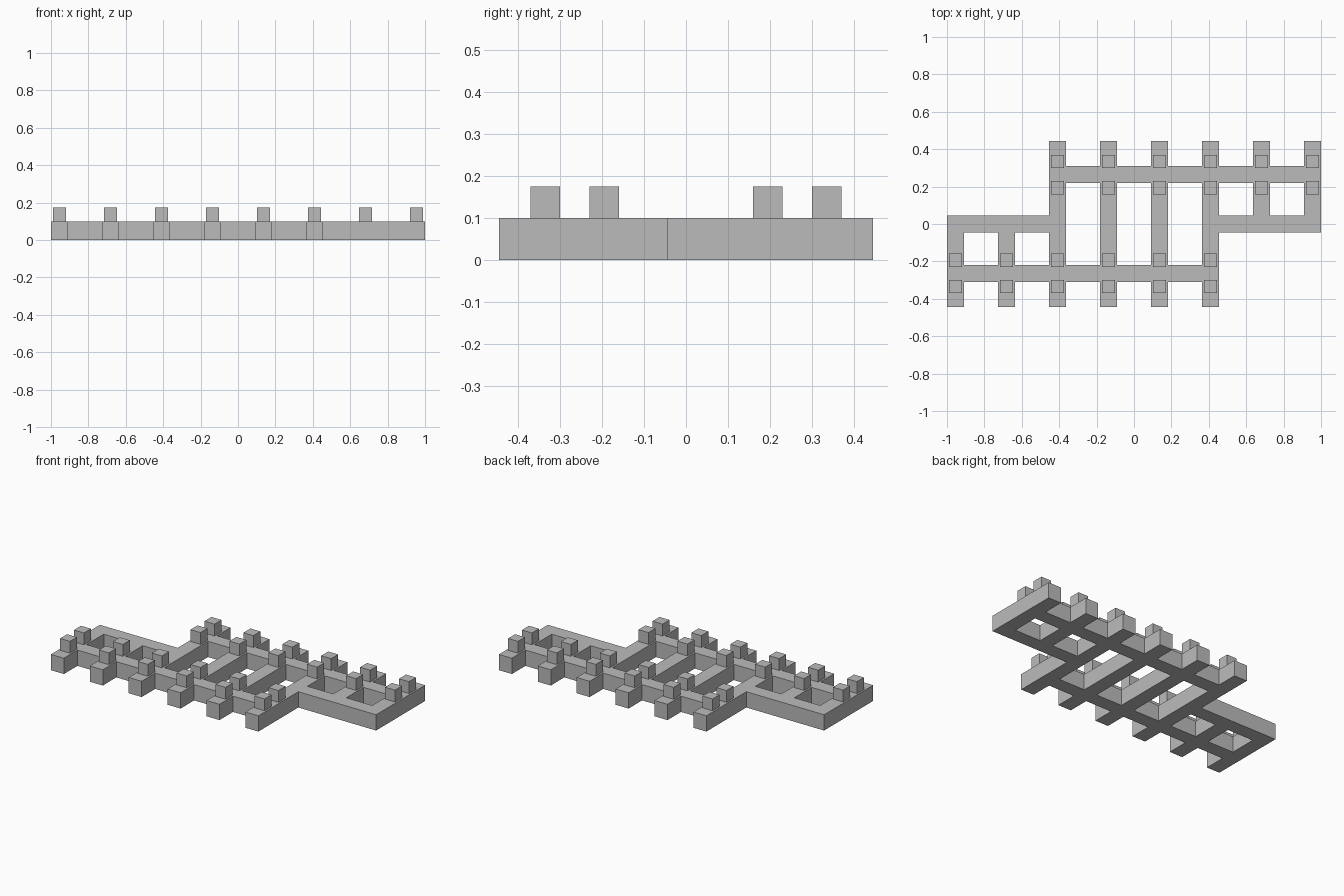
import bpy
import bmesh
from mathutils import Matrix, Vector

cube = bpy.data.objects.get("Cube")
if cube:
    bpy.data.objects.remove(cube, do_unlink=True)

PITCH = 1.909 / 7                        # spacing of the cross bars
BAR = 0.091                              # width of every bar
HALF = BAR / 2
DECK = 0.1                               # frame height
POST, POST_H = 0.07, 0.075
END, RAIL, POST_GAP = 0.445, 0.264, 0.07
cols = [(i - 3.5) * PITCH for i in range(8)]

grey = bpy.data.materials.new("grey")
grey.use_nodes = True
colour = (0.5, 0.5, 0.5, 1)
grey.diffuse_color = colour
grey.node_tree.nodes["Principled BSDF"].inputs["Base Color"].default_value = colour


def make_object(name, bm):
    bmesh.ops.recalc_face_normals(bm, faces=bm.faces)
    mesh = bpy.data.meshes.new(name)
    bm.to_mesh(mesh)
    bm.free()
    mesh.materials.append(grey)
    obj = bpy.data.objects.new(name, mesh)
    bpy.context.collection.objects.link(obj)
    return obj


# Bars as plan rectangles (x0, x1, y0, y1); each has a half-turn twin
rects = []
for i, x in enumerate(cols[:6]):
    rects.append((x - HALF, x + HALF, -END, HALF if i < 2 else END))
rects.append((cols[0], cols[5], -RAIL - HALF, -RAIL + HALF))
rects.append((cols[0] - HALF, cols[2], -HALF, HALF))
rects += [(-x1, -x0, -y1, -y0) for x0, x1, y0, y1 in rects]


# Lattice frame: keep the plan cells covered by a bar, then extrude upwards
def covered(x, y):
    return any(a < x < b and c < y < d for a, b, c, d in rects)


xs = sorted(x + s * HALF for x in cols for s in (-1, 1))
ys = sorted([-END, END] + [y + s * HALF for y in (-RAIL, 0, RAIL) for s in (-1, 1)])
bm = bmesh.new()
for x0, x1 in zip(xs, xs[1:]):
    for y0, y1 in zip(ys, ys[1:]):
        if covered((x0 + x1) / 2, (y0 + y1) / 2):
            bm.faces.new([bm.verts.new((x, y, 0)) for x, y in
                          ((x0, y0), (x1, y0), (x1, y1), (x0, y1))])
bmesh.ops.remove_doubles(bm, verts=bm.verts, dist=0.001)
grown = bmesh.ops.extrude_face_region(bm, geom=bm.faces[:], use_keep_orig=True)["geom"]
bmesh.ops.translate(bm, vec=(0, 0, DECK),
                    verts=[v for v in grown if isinstance(v, bmesh.types.BMVert)])
make_object("lattice_frame", bm)


# Posts: a pair beside the rail on each cross bar
def make_posts(name, columns, rail_y):
    bm = bmesh.new()
    for x in columns:
        for s in (-1, 1):
            pos = Vector((x, rail_y + s * POST_GAP, DECK + POST_H / 2))
            bmesh.ops.create_cube(bm, size=1, matrix=Matrix.Translation(pos)
                                  @ Matrix.Diagonal((POST, POST, POST_H, 1)))
    make_object(name, bm)


make_posts("front_posts", cols[:6], -RAIL)
make_posts("back_posts", cols[2:], RAIL)
